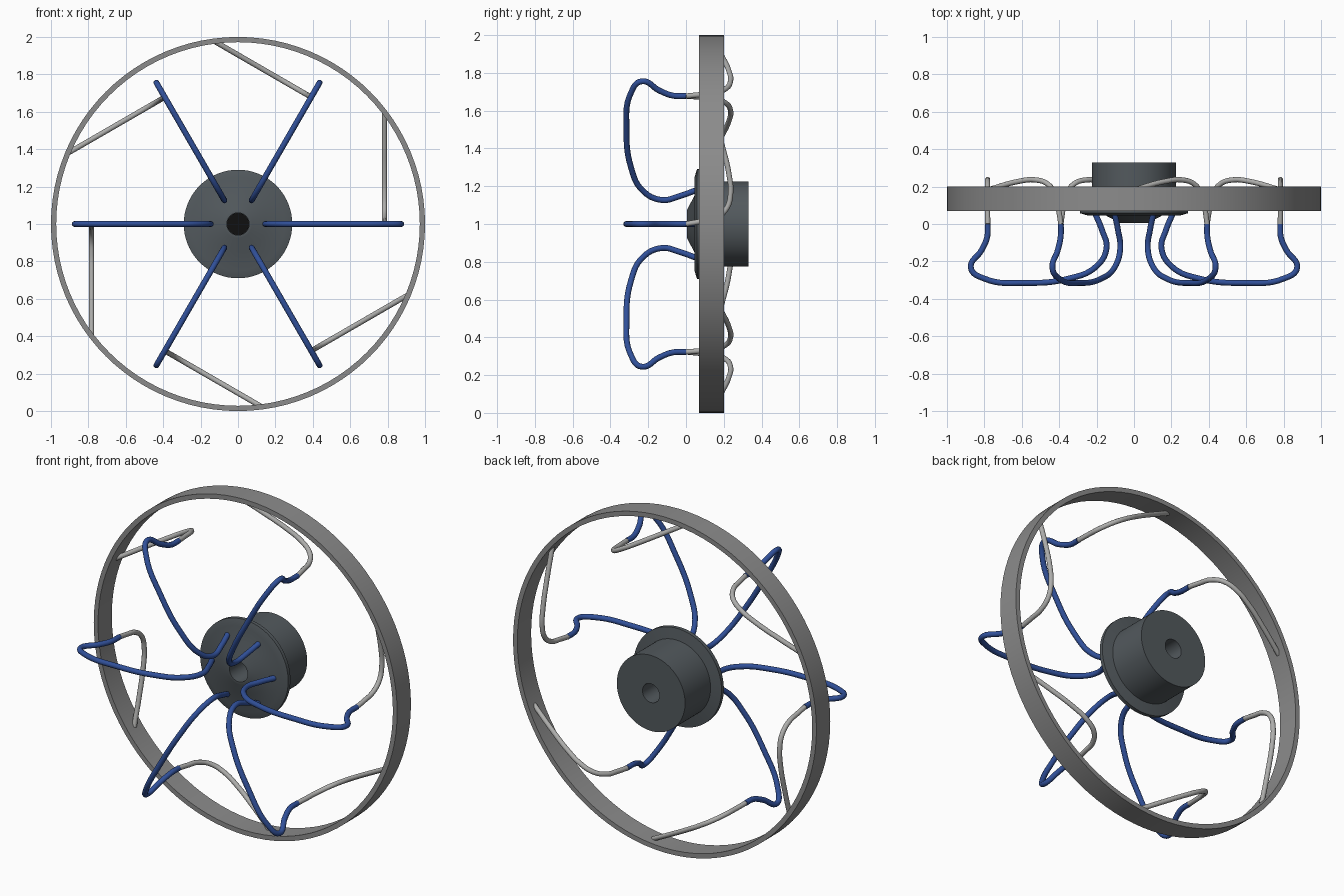
import bpy, bmesh
from math import cos, sin, pi, radians

if "Cube" in bpy.data.objects:
    bpy.data.objects.remove(bpy.data.objects["Cube"])


def material(name, rgb):
    m = bpy.data.materials.new(name)
    m.diffuse_color = (*rgb, 1)
    m.use_nodes = True
    m.node_tree.nodes["Principled BSDF"].inputs["Base Color"].default_value = m.diffuse_color
    return m


BLUE = material("blue_paint", (0.03, 0.08, 0.32))
DARK = material("dark_metal", (0.085, 0.10, 0.11))
BLACK = material("bore_black", (0.005, 0.005, 0.005))
STEEL = material("steel", (0.42, 0.42, 0.41))
RIM = material("rim_grey", (0.26, 0.26, 0.26))


def smooth(ob, mat, angle=30):
    ob.data.materials.append(mat)
    bpy.ops.object.select_all(action='DESELECT')
    ob.select_set(True)
    bpy.context.view_layer.objects.active = ob
    bpy.ops.object.shade_smooth_by_angle(angle=radians(angle))


def lathe(name, profile, mat, closed=False, n=96):
    """Spin (radius, y) points round the axle at z = 1."""
    bm = bmesh.new()
    vs = [bm.verts.new((r, y, 1)) for r, y in profile]
    for a, b in zip(vs, vs[1:]):
        bm.edges.new((a, b))
    if closed:
        bm.edges.new((vs[-1], vs[0]))
    bmesh.ops.spin(bm, geom=bm.verts[:] + bm.edges[:], cent=(0, 0, 1),
                   axis=(0, 1, 0), angle=2 * pi, steps=n, use_merge=True)
    bmesh.ops.remove_doubles(bm, verts=bm.verts[:], dist=1e-5)
    bmesh.ops.recalc_face_normals(bm, faces=bm.faces[:])
    me = bpy.data.meshes.new(name)
    bm.to_mesh(me)
    bm.free()
    ob = bpy.data.objects.new(name, me)
    bpy.context.collection.objects.link(ob)
    smooth(ob, mat)


def tube(name, path, radius, angle, mat):
    """Round bar through (radial, tangential, y) points, turned by angle."""
    cu = bpy.data.curves.new(name, 'CURVE')
    cu.dimensions = '3D'
    cu.bevel_depth = radius
    cu.bevel_resolution = 4
    cu.resolution_u = 8
    cu.use_fill_caps = True
    sp = cu.splines.new('BEZIER')
    sp.bezier_points.add(len(path) - 1)
    c, s = cos(angle), sin(angle)
    for p, (r, t, y) in zip(sp.bezier_points, path):
        p.co = (r * c - t * s, y, 1 + r * s + t * c)
        p.handle_left_type = p.handle_right_type = 'AUTO'
    tmp = bpy.data.objects.new(name + "_path", cu)
    bpy.context.collection.objects.link(tmp)
    me = bpy.data.meshes.new_from_object(
        tmp.evaluated_get(bpy.context.evaluated_depsgraph_get()))
    bpy.data.objects.remove(tmp)
    me.materials.clear()
    ob = bpy.data.objects.new(name, me)
    bpy.context.collection.objects.link(ob)
    smooth(ob, mat, 50)


# Outer rim band
lathe("rim", [(1, .07), (1, .20), (.972, .20), (.972, .07)], RIM, closed=True)

# Hub: nose cone, flange and rear drum with bores
lathe("hub", [(0, .16), (.06, .16), (.06, .005), (.075, .005), (.15, .045),
              (.25, .046), (.29, .058), (.29, .08), (.225, .09), (.225, .33),
              (.056, .33), (.056, .20), (0, .20)], DARK)
lathe("front_bore_floor", [(0, .15), (.059, .15)], BLACK)

# Blue bowed arms in radial planes
arm = [(.205, 0, .05), (.172, 0, -.03), (.147, 0, -.13), (.205, 0, -.23),
       (.35, 0, -.292), (.58, 0, -.315), (.80, 0, -.292), (.872, 0, -.235),
       (.815, 0, -.14), (.785, 0, -.07), (.782, 0, 0)]
# Steel arms running tangentially out to the rim
link = [(.782, 0, 0), (.783, .012, .07), (.783, .03, .15), (.783, .08, .213),
        (.783, .16, .236), (.783, .26, .228), (.783, .42, .19), (.783, .59, .14)]
for i in range(6):
    tube(f"blue_arm_{i}", arm, .0155, i * pi / 3, BLUE)
    tube(f"steel_arm_{i}", link, .014, i * pi / 3, STEEL)
